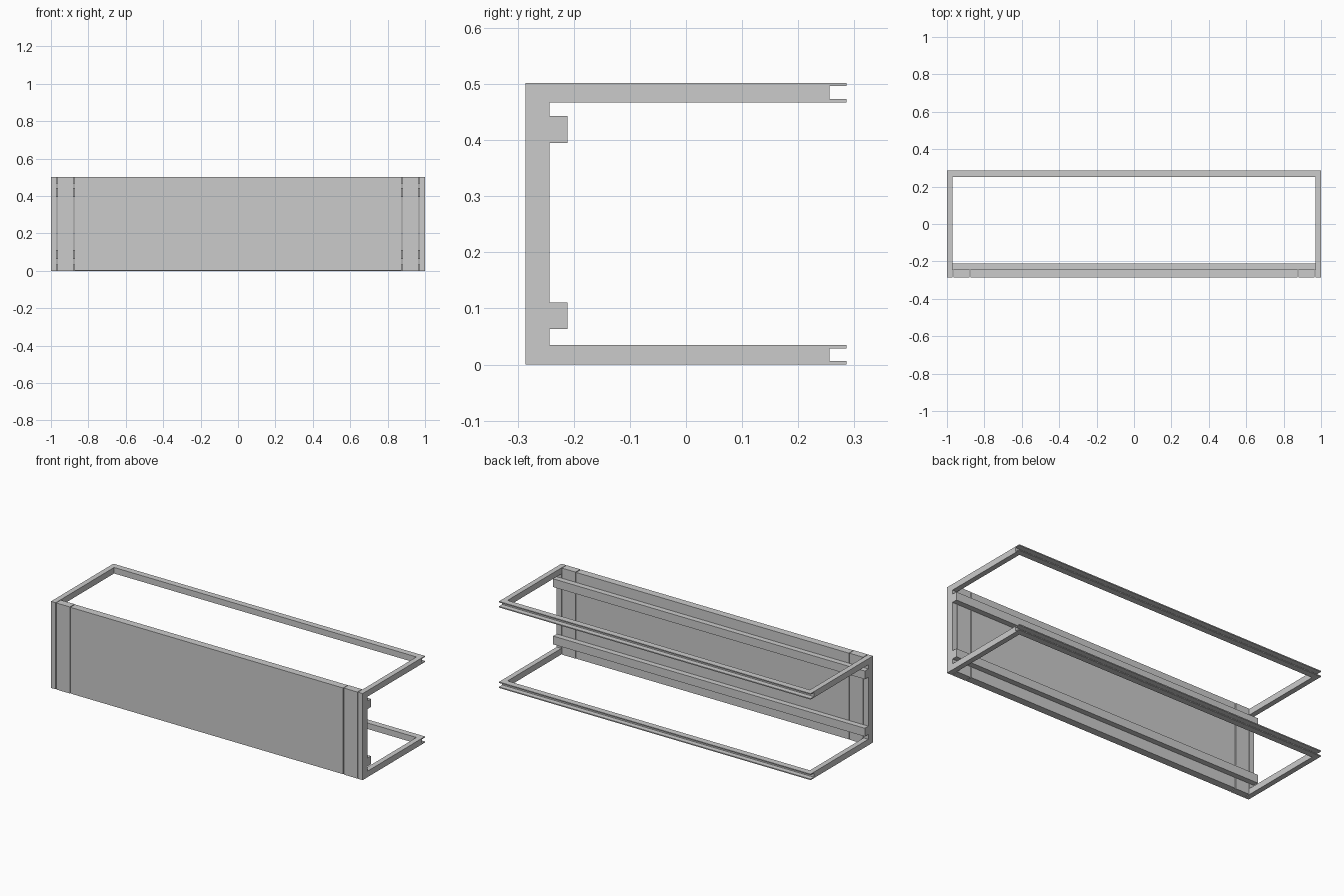
import bpy

if "Cube" in bpy.data.objects:
    bpy.data.objects.remove(bpy.data.objects["Cube"])

W, D, H = 1.0, 0.286, 0.502      # half width, half depth, height
BAR = 0.035                      # frame bar thickness
SIDE = 0.97                      # inner face of side bars
FRONT_BACK = -0.243              # back face of front panels
CHANNEL = 0.25                   # inner face of back bars
T = 0.006                        # channel wall


def mesh_object(name, verts, faces):
    me = bpy.data.meshes.new(name)
    me.from_pydata(verts, [], faces)
    ob = bpy.data.objects.new(name, me)
    bpy.context.collection.objects.link(ob)
    return ob


def box(name, x, y, z):
    verts = [(a, b, c) for a in x for b in y for c in z]
    faces = [(0, 1, 3, 2), (4, 6, 7, 5), (0, 4, 5, 1),
             (2, 3, 7, 6), (0, 2, 6, 4), (1, 5, 7, 3)]
    return mesh_object(name, verts, faces)


def channel(name, z0, z1):
    # C-shaped section, open towards the back
    prof = [(CHANNEL, z0), (D, z0), (D, z0 + T), (CHANNEL + T, z0 + T),
            (CHANNEL + T, z1 - T), (D, z1 - T), (D, z1), (CHANNEL, z1)]
    n = len(prof)
    verts = [(x, y, z) for x in (-W, W) for y, z in prof]
    faces = [(i, i + n, (i + 1) % n + n, (i + 1) % n) for i in range(n)]
    faces += [tuple(range(n)), tuple(reversed(range(n, 2 * n)))]
    return mesh_object(name, verts, faces)


# Upper and lower open frames
levels = {"lower": (0, BAR), "upper": (H - BAR, H)}
for level, z in levels.items():
    channel(f"{level}_back_bar", *z)
    for side, s in (("left", -1), ("right", 1)):
        box(f"{level}_{side}_bar", sorted((s * SIDE, s * W)), (-D, CHANNEL), z)

# Front posts and narrow side panels
for side, s in (("left", -1), ("right", 1)):
    box(f"{side}_post", sorted((s * SIDE, s * W)), (-D, FRONT_BACK), (BAR, H - BAR))
    box(f"{side}_panel", sorted((s * 0.879, s * 0.966)), (-D, FRONT_BACK), (0, H))

# Wide centre panel
box("centre_panel", (-0.875, 0.875), (-D, FRONT_BACK), (0.001, H - 0.001))

# Rails joining the panels at the back
for level, z in (("lower", (0.063, 0.111)), ("upper", (0.395, 0.443))):
    box(f"{level}_rail", (-W, W), (FRONT_BACK, -0.211), z)

# Consistent outward normals
import bmesh
for ob in bpy.data.objects:
    bm = bmesh.new()
    bm.from_mesh(ob.data)
    bmesh.ops.recalc_face_normals(bm, faces=bm.faces)
    bm.to_mesh(ob.data)
    bm.free()
